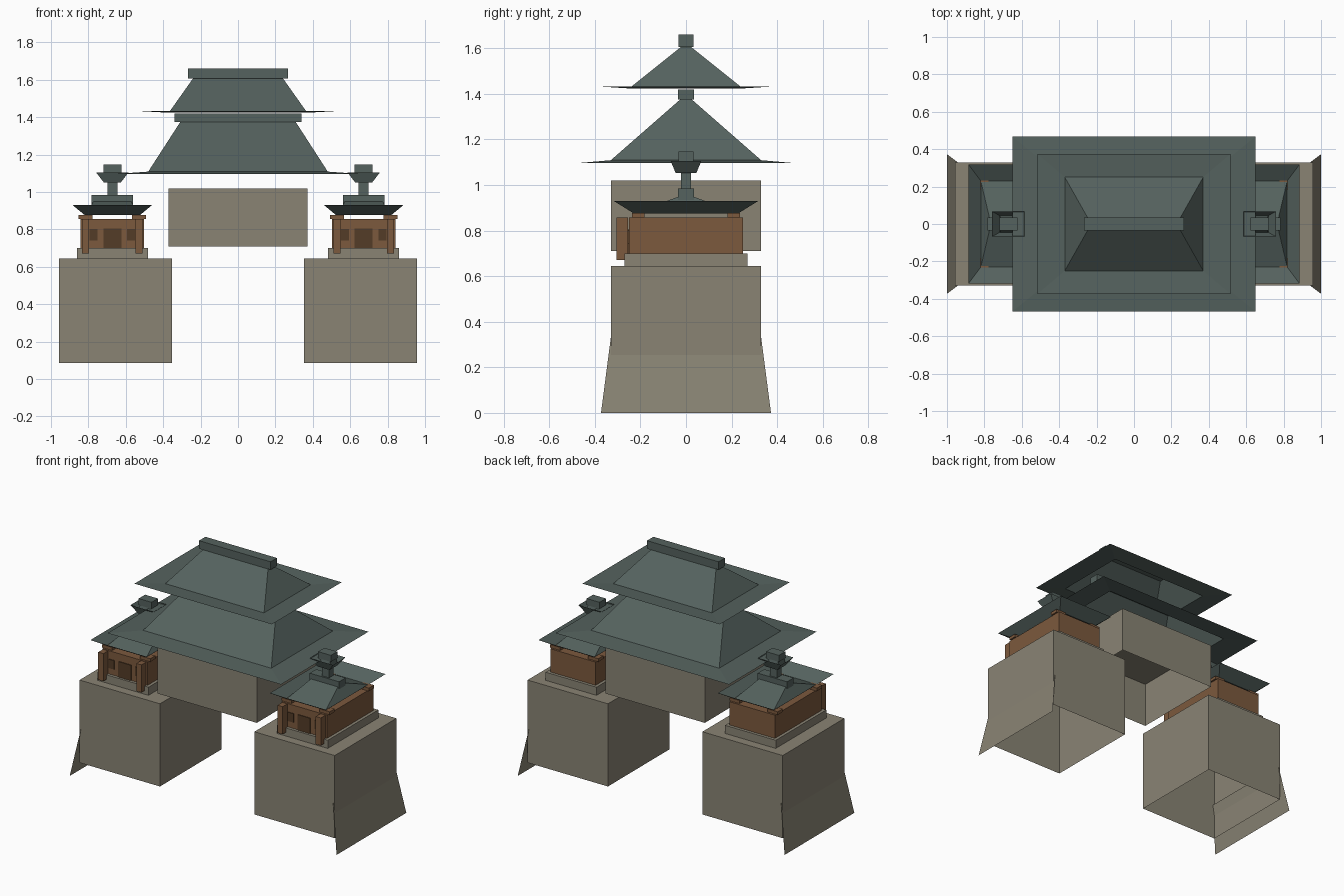
import bpy, bmesh

if "Cube" in bpy.data.objects:
    bpy.data.objects.remove(bpy.data.objects["Cube"])


def material(name, rgb):
    m = bpy.data.materials.new(name)
    m.diffuse_color = (*rgb, 1)
    m.use_nodes = True
    m.node_tree.nodes["Principled BSDF"].inputs["Base Color"].default_value = m.diffuse_color
    return m


STONE = material("stone", (0.252, 0.230, 0.175))
WOOD = material("wood", (0.200, 0.100, 0.047))
DARK = material("dark_wood", (0.088, 0.045, 0.020))
ROOF = material("roof_tile", (0.090, 0.122, 0.112))


def finish(bm, name, mat):
    bmesh.ops.recalc_face_normals(bm, faces=bm.faces)
    mesh = bpy.data.meshes.new(name)
    bm.to_mesh(mesh)
    bm.free()
    mesh.materials.append(mat)
    ob = bpy.data.objects.new(name, mesh)
    bpy.context.collection.objects.link(ob)
    return ob


def box(name, mat, x, y, z, open_bottom=False):
    """Box from (min, max) pairs, optionally an open shell below."""
    bm = bmesh.new()
    bmesh.ops.create_cube(bm, size=1)
    for v in bm.verts:
        for i, (a, b) in enumerate((x, y, z)):
            v.co[i] = a if v.co[i] < 0 else b
    if open_bottom:
        bm.faces.ensure_lookup_table()
        low = [f for f in bm.faces if f.normal.z < -0.9]
        bmesh.ops.delete(bm, geom=low, context='FACES_ONLY')
    return finish(bm, name, mat)


def roof(name, cx, rings):
    """Open sheet through rectangular rings (half x, half y, z), eave to ridge."""
    bm = bmesh.new()
    loops = [[bm.verts.new((cx + sx * hx, sy * hy, z))
              for sx, sy in ((-1, -1), (1, -1), (1, 1), (-1, 1))]
             for hx, hy, z in rings]
    for lo, hi in zip(loops, loops[1:]):
        for i in range(4):
            j = (i + 1) % 4
            bm.faces.new((lo[i], lo[j], hi[j], hi[i]))
    return finish(bm, name, ROOF)


# Central gate block and its two stacked roofs
box("gate_block", STONE, (-0.372, 0.372), (-0.33, 0.33), (0.71, 1.02), True)
roof("lower_roof", 0, [(0.65, 0.468, 1.097), (0.48, 0.33, 1.109), (0.305, 0.02, 1.38)])
box("lower_ridge", ROOF, (-0.34, 0.34), (-0.035, 0.035), (1.375, 1.42))
roof("upper_roof", 0, [(0.515, 0.373, 1.432), (0.37, 0.25, 1.424), (0.24, 0.02, 1.608)])
box("upper_ridge", ROOF, (-0.268, 0.268), (-0.034, 0.034), (1.606, 1.66))

for side, s in (("left", -1), ("right", 1)):
    c = 0.672 * s

    def around(name, mat, dx, hx, y, z, open_bottom=False):
        box(f"{side}_{name}", mat, (c + dx - hx, c + dx + hx), y, z, open_bottom)

    # Stone tower shell with a flared outer skirt
    around("tower", STONE, -0.017 * s, 0.301, (-0.33, 0.33), (0.085, 0.645), True)
    bm = bmesh.new()
    bm.faces.new([bm.verts.new(p) for p in (
        (0.943 * s, -0.33, 0.33), (0.943 * s, 0.33, 0.33),
        (s, 0.373, 0), (s, -0.373, 0))])
    finish(bm, f"{side}_skirt", STONE)

    # Timber pavilion on a stone plinth
    around("plinth", STONE, 0, 0.19, (-0.27, 0.27), (0.645, 0.70))
    around("pavilion", WOOD, 0, 0.17, (-0.25, 0.25), (0.70, 0.857))
    around("door", DARK, 0, 0.048, (-0.255, -0.249), (0.70, 0.805))
    for k, d in (("a", -1), ("b", 1)):
        around(f"window_{k}", DARK, 0.1 * d, 0.021, (-0.255, -0.249), (0.742, 0.802))
        around(f"post_{k}", WOOD, 0.143 * d, 0.019, (-0.305, -0.255), (0.67, 0.857))
        for e, q in (("front", -0.21), ("back", 0.21)):
            around(f"{e}_bracket_{k}", WOOD, 0.143 * d, 0.038,
                   (q - 0.027, q + 0.027), (0.857, 0.878))

    # Upturned pavilion roof, ridge and finial
    roof(f"{side}_roof", c, [(0.212, 0.317, 0.93), (0.147, 0.23, 0.876), (0.10, 0.03, 0.95)])
    around("ridge", ROOF, 0, 0.11, (-0.035, 0.035), (0.93, 0.985))
    around("finial_post", ROOF, 0, 0.027, (-0.023, 0.023), (0.985, 1.06))
    roof(f"{side}_finial_roof", c, [(0.087, 0.067, 1.105), (0.046, 0.045, 1.052), (0.04, 0.03, 1.108)])
    around("finial_cap", ROOF, 0, 0.048, (-0.034, 0.034), (1.103, 1.147))
